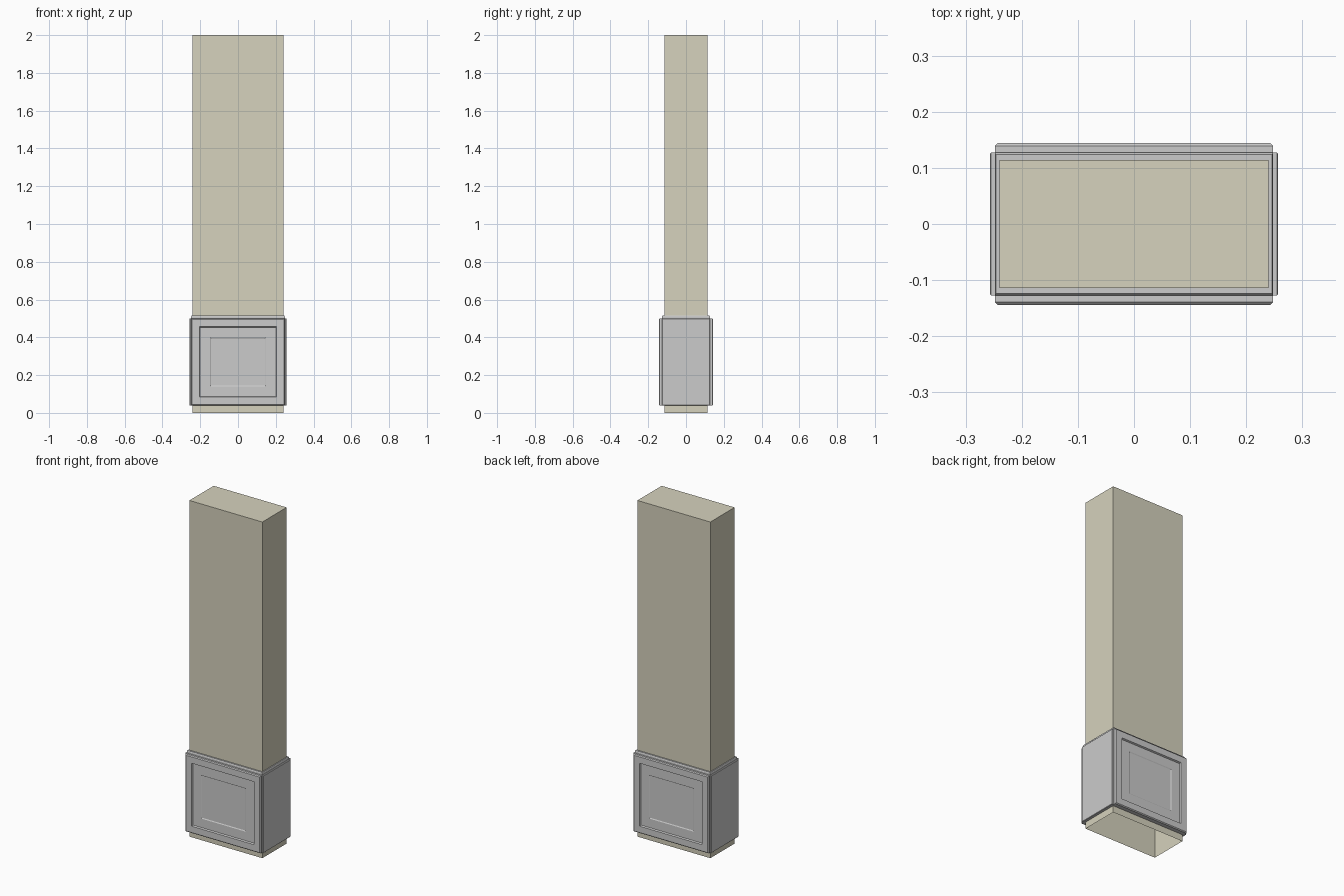
import bpy, bmesh
from mathutils import Matrix

if "Cube" in bpy.data.objects:
    bpy.data.objects.remove(bpy.data.objects["Cube"])

Z0, Z_PANEL, Z_TOP = 0.04, 0.5, 0.515


def finish(bm, name, mat=None):
    bmesh.ops.recalc_face_normals(bm, faces=bm.faces)
    me = bpy.data.meshes.new(name)
    bm.to_mesh(me)
    bm.free()
    ob = bpy.data.objects.new(name, me)
    bpy.context.collection.objects.link(ob)
    if mat:
        me.materials.append(mat)
    return ob


def rect(bm, hx, hy, z):
    return [bm.verts.new((sx * hx, sy * hy, z))
            for sx, sy in ((-1, -1), (1, -1), (1, 1), (-1, 1))]


def bridge(bm, a, b):
    for i in range(4):
        j = (i + 1) % 4
        bm.faces.new((a[i], a[j], b[j], b[i]))


def panel(name, half_w, profile, angle):
    """Nested rectangles facing -y; profile = (inset, depth) pairs."""
    bm = bmesh.new()
    prev = None
    for inset, d in profile:
        l, r = -half_w + inset, half_w - inset
        b, t = Z0 + inset, Z_PANEL - inset
        loop = [bm.verts.new((x, -d, z)) for x, z in ((l, b), (r, b), (r, t), (l, t))]
        if prev:
            bridge(bm, prev, loop)
        prev = loop
    bm.faces.new(prev)
    bmesh.ops.transform(bm, matrix=Matrix.Rotation(angle, 4, 'Z'), verts=bm.verts)
    return finish(bm, name)


# Column shaft: capped on top, open underneath
mat = bpy.data.materials.new("shaft_paint")
mat.diffuse_color = (0.67, 0.645, 0.51, 1)
mat.use_nodes = True
mat.node_tree.nodes["Principled BSDF"].inputs["Base Color"].default_value = mat.diffuse_color
bm = bmesh.new()
low, high = rect(bm, 0.24, 0.114, 0), rect(bm, 0.24, 0.114, 2)
bridge(bm, low, high)
bm.faces.new(high)
finish(bm, "column_shaft", mat)

# Plinth sleeve: hollow ring around the shaft, with a slightly bevelled top lip
bm = bmesh.new()
rings = [rect(bm, *p) for p in ((0.24, 0.114, Z0), (0.248, 0.127, Z0),
                                (0.248, 0.127, 0.51), (0.246, 0.124, Z_TOP),
                                (0.24, 0.114, Z_TOP))]
for a, b in zip(rings, rings[1:]):
    bridge(bm, a, b)
finish(bm, "plinth_sleeve")

# Recessed panels on front and back, plain panels on the ends
PI = 3.14159265
stepped = [(0, 0.127), (0, 0.139), (0.005, 0.144), (0.043, 0.144),
           (0.047, 0.135), (0.1, 0.135), (0.105, 0.132)]
plain = [(0, 0.248), (0, 0.255), (0.002, 0.257)]
for name, ang in (("front_panel", 0), ("back_panel", PI)):
    panel(name, 0.248, stepped, ang)
for name, ang in (("right_panel", PI / 2), ("left_panel", -PI / 2)):
    panel(name, 0.127, plain, ang)
